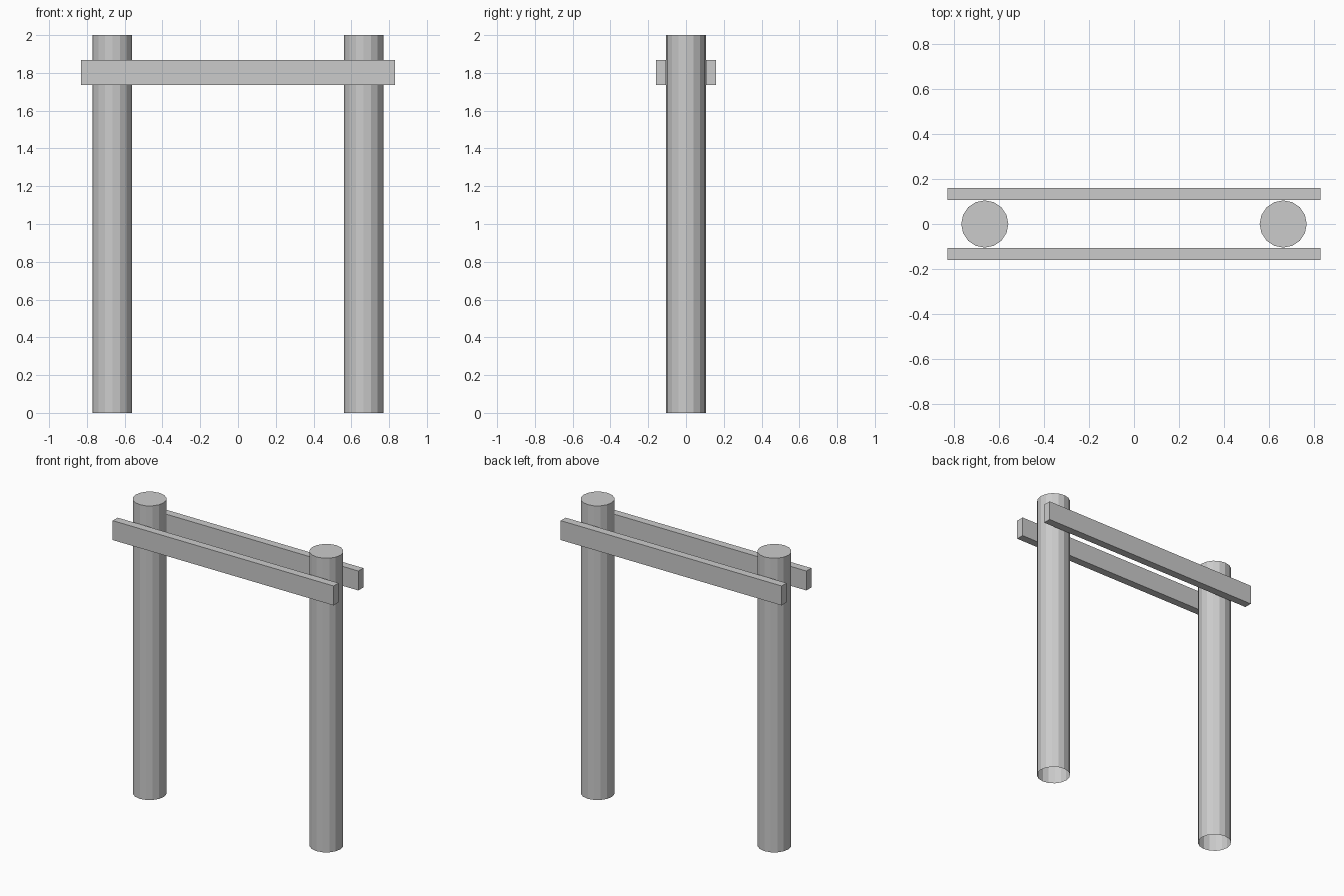
import bpy, bmesh
from mathutils import Matrix, Vector

if "Cube" in bpy.data.objects:
    bpy.data.objects.remove(bpy.data.objects["Cube"])


def make_object(name, bm):
    mesh = bpy.data.meshes.new(name)
    bm.to_mesh(mesh)
    bm.free()
    obj = bpy.data.objects.new(name, mesh)
    bpy.context.collection.objects.link(obj)


def post(name, x, radius=0.105, height=2.0, sides=16):
    bm = bmesh.new()
    bmesh.ops.create_cone(bm, cap_ends=True, segments=sides,
                          radius1=radius, radius2=radius, depth=height,
                          matrix=Matrix.Translation((x, 0, height / 2)))
    # the underside is open
    bottom = [f for f in bm.faces if f.normal.z < -0.9]
    bmesh.ops.delete(bm, geom=bottom, context='FACES_ONLY')
    make_object(name, bm)


def beam(name, y, size=(1.662, 0.053, 0.132), z=1.802):
    bm = bmesh.new()
    bmesh.ops.create_cube(bm, size=1)
    bmesh.ops.scale(bm, vec=Vector(size), verts=bm.verts)
    bmesh.ops.translate(bm, vec=(0, y, z), verts=bm.verts)
    make_object(name, bm)


# Round upright posts
for side, s in (("left", -1), ("right", 1)):
    post(side + "_post", s * 0.665)

# Crossbeams clamping the posts front and back
for side, s in (("front", -1), ("back", 1)):
    beam(side + "_crossbeam", s * 0.133)
